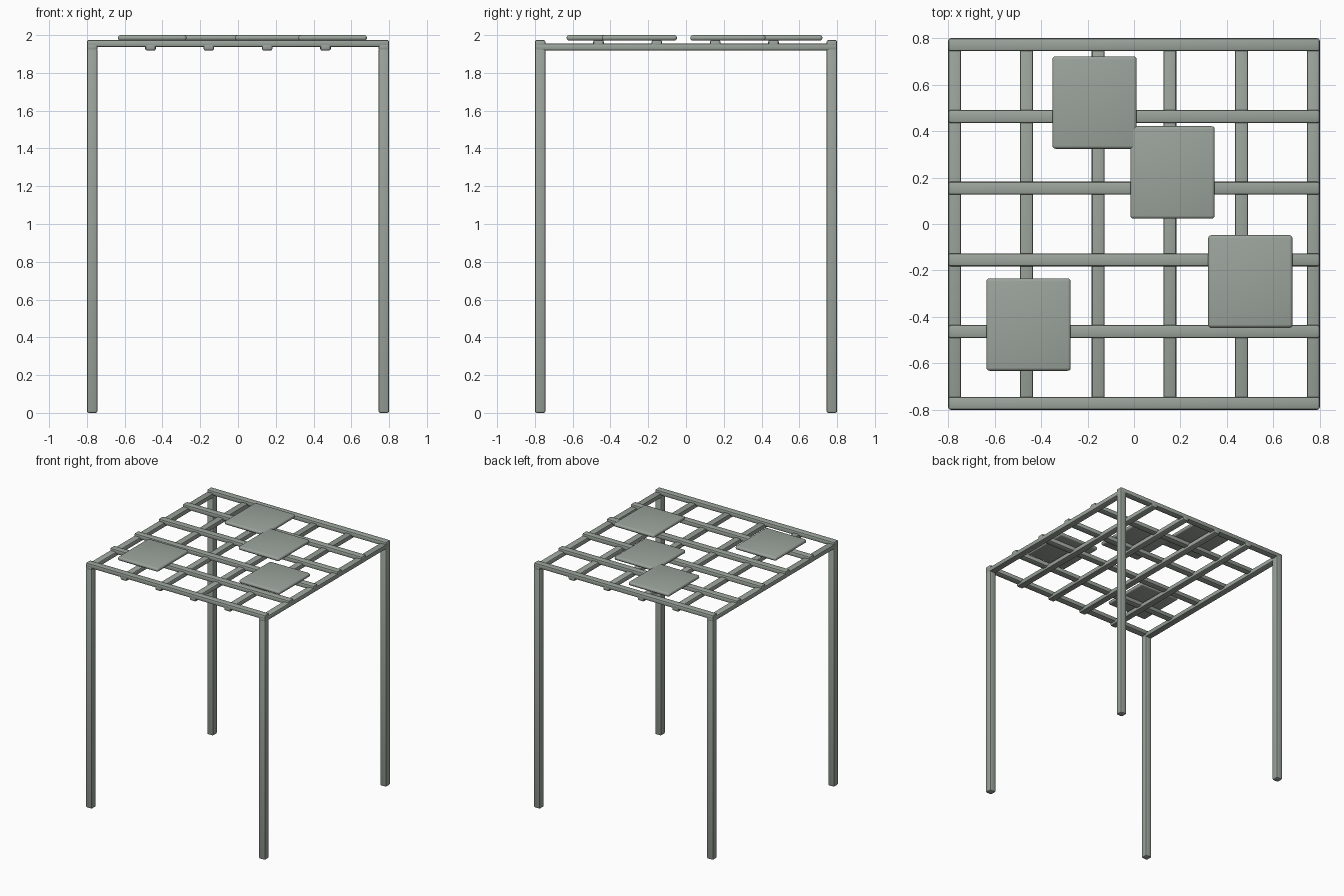
import bpy
import bmesh
from mathutils import Vector

cube = bpy.data.objects.get("Cube")
if cube:
    bpy.data.objects.remove(cube, do_unlink=True)

# One weathered grey-green finish for every part
COLOR = (0.33, 0.37, 0.33, 1.0)
paint = bpy.data.materials.new("grey_green_paint")
paint.use_nodes = True
paint.diffuse_color = COLOR
paint.node_tree.nodes["Principled BSDF"].inputs["Base Color"].default_value = COLOR


def rounded_box(name, low, high, radius, segments=2):
    """Box between two corners with softened edges."""
    low, high = Vector(low), Vector(high)
    size, centre = high - low, (low + high) / 2
    bm = bmesh.new()
    bmesh.ops.create_cube(bm, size=1)
    bmesh.ops.scale(bm, vec=size, verts=bm.verts)
    bmesh.ops.bevel(bm, geom=bm.edges[:], offset=radius, segments=segments,
                    profile=0.5, affect='EDGES')
    mesh = bpy.data.meshes.new(name)
    bm.to_mesh(mesh)
    bm.free()
    mesh.materials.append(paint)
    obj = bpy.data.objects.new(name, mesh)
    obj.location = centre
    bpy.context.collection.objects.link(obj)
    bpy.ops.object.select_all(action='DESELECT')
    obj.select_set(True)
    bpy.context.view_layer.objects.active = obj
    bpy.ops.object.shade_smooth_by_angle()
    return obj


HALF = 0.8        # half width of the frame
BAR = 0.056       # bar and leg thickness
REACH = HALF - BAR / 2
BEVEL = 0.01

# Corner legs
for x, side in ((REACH, "left"), (-REACH, "right")):
    for y, end in ((-REACH, "front"), (REACH, "back")):
        rounded_box(f"{end}_{side}_leg", (x - BAR / 2, y - BAR / 2, 0),
                    (x + BAR / 2, y + BAR / 2, 1.93), BEVEL)

# Lattice roof: lower bars run front to back, upper bars cross them
COUNT = 6
for i in range(COUNT):
    p = -REACH + 2 * REACH * i / (COUNT - 1)
    rounded_box(f"lower_roof_bar_{i + 1}", (p - BAR / 2, -HALF, 1.918),
                (p + BAR / 2, HALF, 1.956), BEVEL)
    rounded_box(f"upper_roof_bar_{i + 1}", (-HALF, p - BAR / 2, 1.937),
                (HALF, p + BAR / 2, 1.974), BEVEL)

# Loose cover panels resting on the lattice
PANEL_W, PANEL_D = 0.363, 0.398
for i, (x, y) in enumerate(((-0.17, 0.523), (0.166, 0.222),
                            (0.501, -0.247), (-0.454, -0.433))):
    rounded_box(f"roof_panel_{i + 1}",
                (x - PANEL_W / 2, y - PANEL_D / 2, 1.971),
                (x + PANEL_W / 2, y + PANEL_D / 2, 2.0), 0.013, 3)
